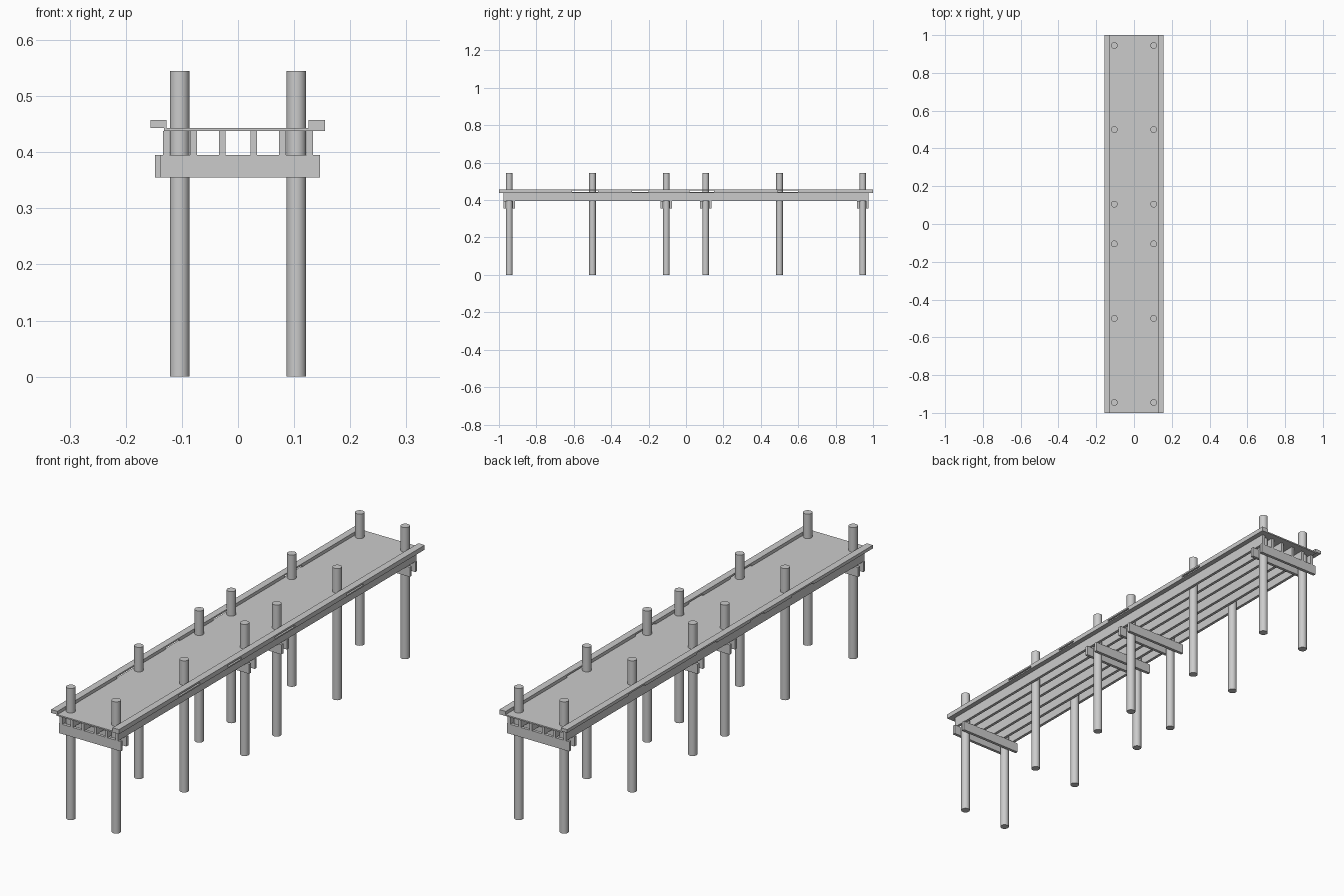
import bpy
import math

if "Cube" in bpy.data.objects:
    bpy.data.objects.remove(bpy.data.objects["Cube"])


def box(name, x0, x1, y0, y1, z0, z1):
    """Axis-aligned timber between the given limits."""
    bpy.ops.mesh.primitive_cube_add(
        size=1, location=((x0 + x1) / 2, (y0 + y1) / 2, (z0 + z1) / 2))
    ob = bpy.context.object
    ob.name = name
    ob.scale = (x1 - x0, y1 - y0, z1 - z0)
    bpy.ops.object.transform_apply(location=False, rotation=False, scale=True)
    return ob


PILE_X, PILE_R, PILE_H = 0.104, 0.0175, 0.545
BENTS = (-0.945, -0.5, -0.105, 0.105, 0.5, 0.945)
CAPPED = (-0.945, -0.105, 0.105, 0.945)

# Round piles
for y in BENTS:
    for x in (-PILE_X, PILE_X):
        bpy.ops.mesh.primitive_cylinder_add(
            vertices=32, radius=PILE_R, depth=PILE_H, location=(x, y, PILE_H / 2))
        bpy.context.object.name = "pile"
        bpy.ops.object.shade_smooth_by_angle(angle=math.radians(35))

# Staggered pairs of cap beams clamping the piles
for y in CAPPED:
    box("cap_beam_front", -0.138, 0.146, y - 0.030, y - PILE_R, 0.355, 0.395)
    box("cap_beam_back", -0.148, 0.138, y + PILE_R, y + 0.030, 0.355, 0.395)

# Lengthwise joists under the deck
for x in (-0.128, -0.0795, -0.028, 0.028, 0.0795, 0.128):
    box("joist", x - 0.006, x + 0.006, -0.975, 0.975, 0.395, 0.438)

# Deck
box("deck", -0.132, 0.155, -1, 1, 0.438, 0.4435)

# Kerb rails: spacer blocks with drainage gaps, and a capping rail in two lengths
SPACERS = ((-1, -0.61), (-0.47, -0.29), (-0.20, 0.02),
           (0.15, 0.49), (0.60, 1))
for x0, x1 in ((-0.156, -0.127), (0.126, 0.155)):
    for y0, y1 in SPACERS:
        box("kerb_spacer", x0, x1, y0, y1, 0.4435, 0.450)
    for y0, y1 in ((-1, -0.12), (-0.12, 1)):
        box("kerb_rail", x0, x1, y0, y1, 0.450, 0.457)
